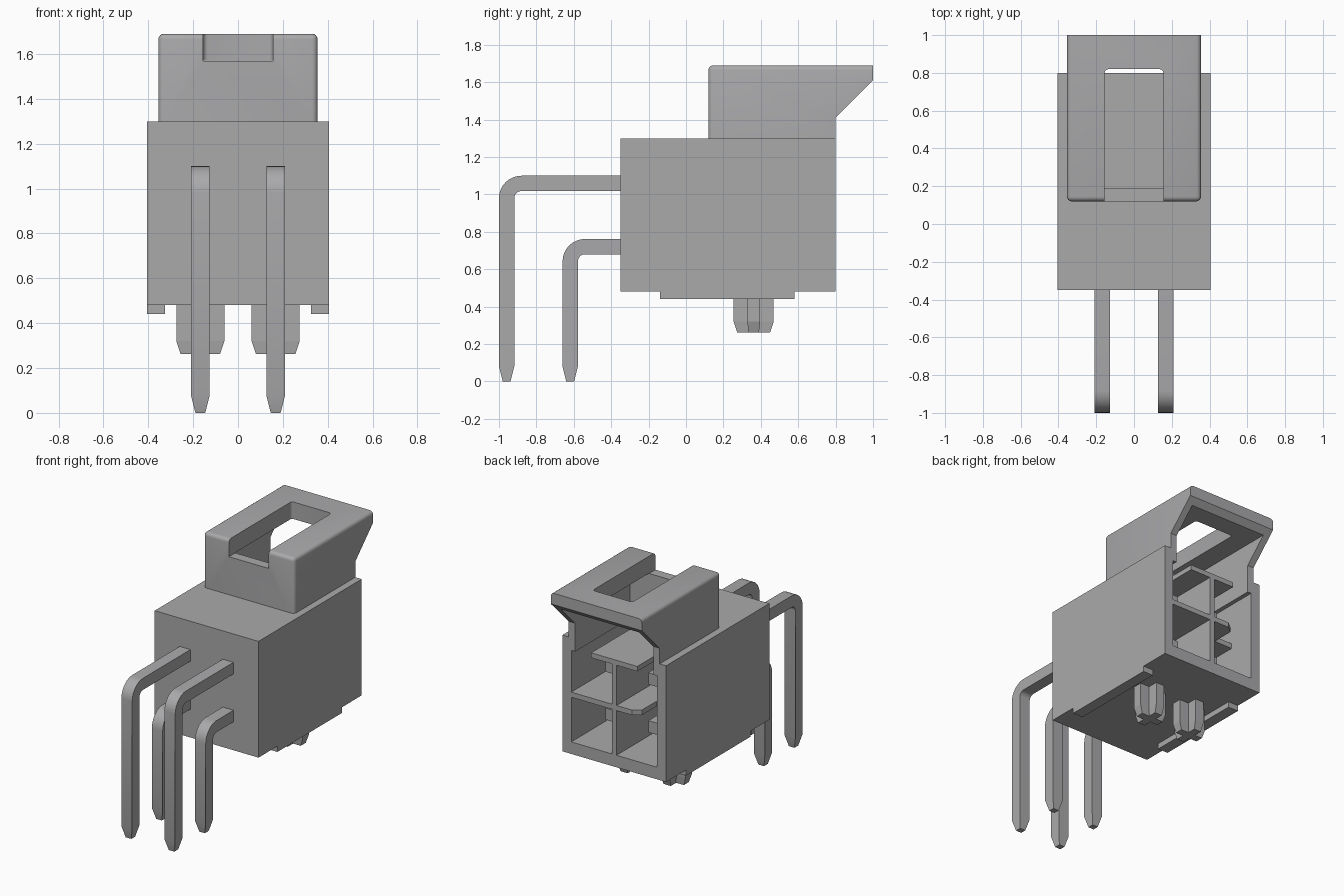
import bpy, bmesh, math
from mathutils import Vector

if "Cube" in bpy.data.objects:
    bpy.data.objects.remove(bpy.data.objects["Cube"])

GREY = (0.4, 0.4, 0.41, 1)
grey = bpy.data.materials.new("grey plastic")
grey.use_nodes = True
grey.diffuse_color = GREY
grey.node_tree.nodes["Principled BSDF"].inputs["Base Color"].default_value = GREY


def finish(name, bm):
    bmesh.ops.recalc_face_normals(bm, faces=bm.faces)
    mesh = bpy.data.meshes.new(name)
    bm.to_mesh(mesh)
    bm.free()
    mesh.materials.append(grey)
    ob = bpy.data.objects.new(name, mesh)
    bpy.context.collection.objects.link(ob)
    return ob


def prism(points, offset):
    """Extrude a closed outline of 3D points by an offset vector."""
    bm = bmesh.new()
    face = bm.faces.new([bm.verts.new(p) for p in points])
    ext = bmesh.ops.extrude_face_region(bm, geom=[face])
    moved = [v for v in ext["geom"] if isinstance(v, bmesh.types.BMVert)]
    bmesh.ops.translate(bm, verts=moved, vec=Vector(offset))
    bmesh.ops.recalc_face_normals(bm, faces=bm.faces)
    return bm


def box(x0, x1, y0, y1, z0, z1):
    base = [(x0, y0, z0), (x1, y0, z0), (x1, y1, z0), (x0, y1, z0)]
    return prism(base, (0, 0, z1 - z0))


def smooth(ob, angle=35):
    bpy.ops.object.select_all(action='DESELECT')
    ob.select_set(True)
    bpy.context.view_layer.objects.active = ob
    bpy.ops.object.shade_smooth_by_angle(angle=math.radians(angle))


def boolean(ob, other, operation):
    mod = ob.modifiers.new(operation, 'BOOLEAN')
    mod.operation, mod.solver, mod.object = operation, 'EXACT', other
    bpy.context.view_layer.objects.active = ob
    bpy.ops.object.modifier_apply(modifier=mod.name)
    bpy.data.objects.remove(other)


def bevel(bm, test, radius):
    edges = [e for e in bm.edges if test(*[v.co for v in e.verts])]
    bmesh.ops.bevel(bm, geom=edges, offset=radius, segments=4,
                    profile=0.5, affect='EDGES')


# Housing block and latch hood with an overhanging rear lip
housing = finish("housing", box(-0.405, 0.405, -0.35, 0.80, 0.48, 1.30))
TOP, FRONT = 1.69, 0.12
side = [(FRONT, 1.25), (0.80, 1.25), (0.80, 1.41), (1.0, 1.61), (1.0, TOP), (FRONT, TOP)]
bm = prism([(-0.355, y, z) for y, z in side], (0.71, 0, 0))


def hood_edge(a, b):
    on_top = min(a.z, b.z) > TOP - 0.01 and min(a.y, b.y) < 0.9
    upright = max(a.y, b.y) < FRONT + 0.01 and abs(a.x - b.x) < 0.01
    return on_top or upright


bevel(bm, hood_edge, 0.025)
boolean(housing, finish("hood", bm), 'UNION')

# Main cavity, hood cavity and latch window
boolean(housing, finish("cavity_cutter", box(-0.335, 0.335, -0.1, 0.9, 0.565, 1.21)), 'DIFFERENCE')
boolean(housing, finish("hood_cutter", box(-0.305, 0.305, 0.19, 1.2, 1.15, 1.57)), 'DIFFERENCE')
bm = box(-0.155, 0.155, 0, 0.82, 1.568, 1.8)
bevel(bm, lambda a, b: min(a.y, b.y) > 0.8 and abs(a.x - b.x) < 0.01, 0.02)
boolean(housing, finish("window_cutter", bm), 'DIFFERENCE')
smooth(housing, 30)

# Cross walls between the four cells, and the shelf under the latch
finish("cell_divider", box(-0.018, 0.018, -0.12, 0.80, 0.55, 1.22))
outline = [(0.34, -0.12), (0.34, 0.80), (-0.14, 0.80), (-0.19, 0.76), (-0.19, 0.6), (-0.34, 0.6), (-0.34, -0.12)]
finish("middle_shelf", prism([(x, y, 0.88) for x, y in outline], (0, 0, 0.036)))
finish("latch_shelf", box(-0.18, 0.18, 0.16, 0.80, 1.20, 1.235))


# Bent contact pins: a profile with a rounded elbow, pulled in at the tip
def pin(name, x, top, rear):
    thick, width, end = 0.082, 0.084, 0.60
    def arc(radius):
        cy, cz = rear + 0.12, top - 0.12
        return [(cy - radius * math.sin(t), cz + radius * math.cos(t))
                for t in [i * math.pi / 16 for i in range(9)]]
    pts = [(end, top)] + arc(0.12) + [(rear, 0.08), (rear + 0.02, 0)]
    pts += [(rear + thick - 0.02, 0), (rear + thick, 0.08)]
    pts += arc(0.12 - thick)[::-1] + [(end, top - thick)]
    bm = prism([(x - width / 2, y, z) for y, z in pts], (width, 0, 0))
    for v in bm.verts:
        if v.co.z < 0.001:
            v.co.x = x + (v.co.x - x) * 0.52
    smooth(finish(name, bm), 25)


# Locating pegs: cross-shaped ribs with a tapered end
def peg(name, x, y=0.362):
    r, w = 0.107, 0.034
    quarter = [(r, -w), (r, w), (w, w)]
    ring = []
    for k in range(4):
        c, s = round(math.cos(k * math.pi / 2)), round(math.sin(k * math.pi / 2))
        ring += [(c * a - s * b, s * a + c * b) for a, b in quarter]
    bm = bmesh.new()
    levels = [(0.50, 1), (0.32, 1), (0.262, 0.82)]
    rows = [[bm.verts.new((x + a * k, y + b * k, z)) for a, b in ring] for z, k in levels]
    for up, low in zip(rows, rows[1:]):
        for i in range(len(ring)):
            j = (i + 1) % len(ring)
            bm.faces.new((up[i], up[j], low[j], low[i]))
    bm.faces.new(rows[0])
    bm.faces.new(rows[-1])
    finish(name, bm)


for label, s in (("left", 1), ("right", -1)):
    pin("upper_pin_" + label, s * 0.168, 1.10, -1.0)
    pin("lower_pin_" + label, s * 0.168, 0.762, -0.66)
    peg("locating_peg_" + label, s * 0.168)
    x0, x1 = sorted((s * 0.325, s * 0.405))
    finish("standoff_" + label, box(x0, x1, -0.14, 0.58, 0.44, 0.48))
